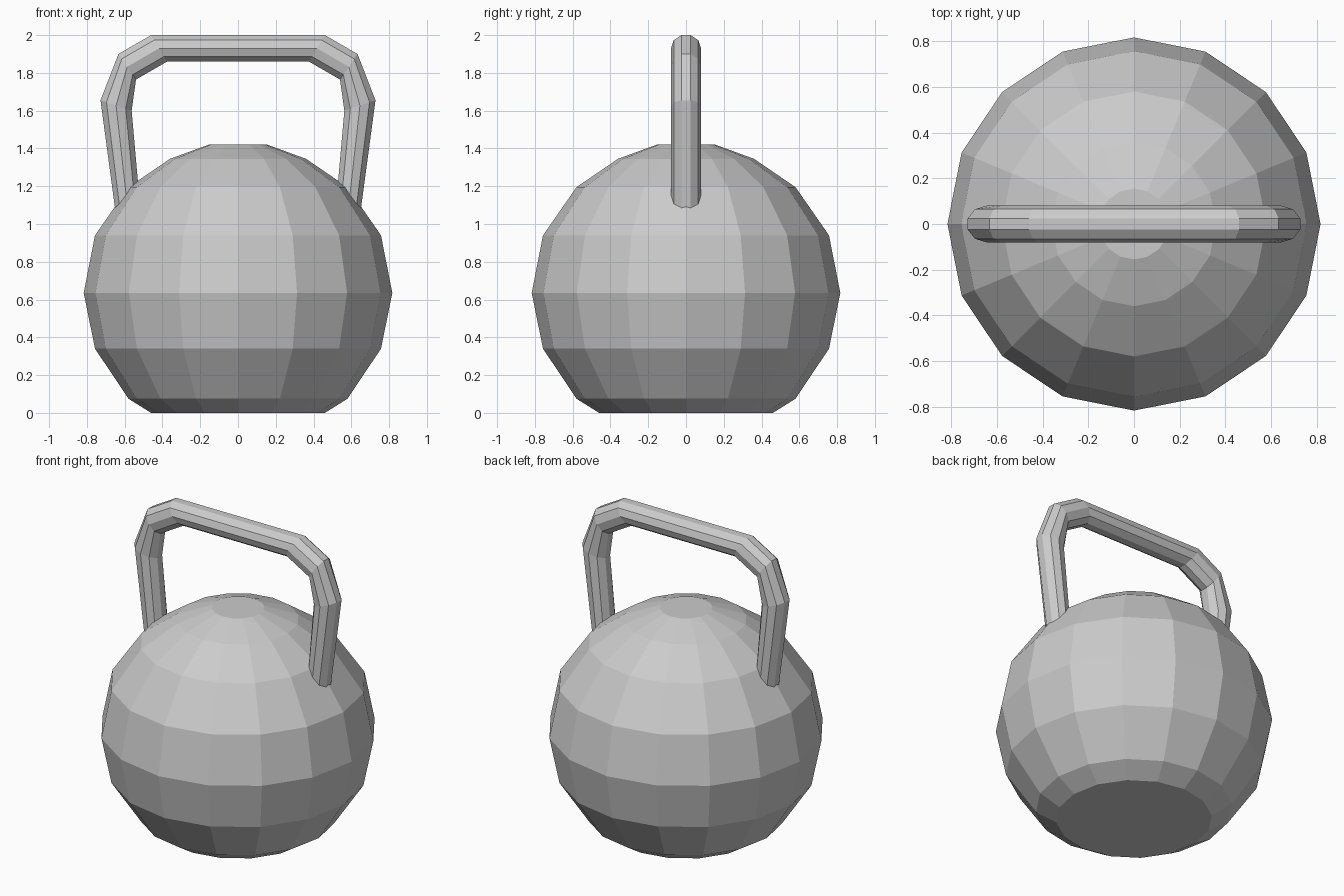
import bpy, bmesh
from math import sin, cos, pi

if "Cube" in bpy.data.objects:
    bpy.data.objects.remove(bpy.data.objects["Cube"])


def loft(name, rings, closed_caps=True):
    """Skin a list of equal-length vertex rings and cap both ends."""
    bm = bmesh.new()
    vr = [[bm.verts.new(p) for p in ring] for ring in rings]
    n = len(vr[0])
    for a, b in zip(vr, vr[1:]):
        for i in range(n):
            j = (i + 1) % n
            bm.faces.new((a[i], a[j], b[j], b[i]))
    if closed_caps:
        bm.faces.new(vr[0][::-1])
        bm.faces.new(vr[-1])
    bmesh.ops.recalc_face_normals(bm, faces=bm.faces[:])
    mesh = bpy.data.meshes.new(name)
    bm.to_mesh(mesh)
    bm.free()
    obj = bpy.data.objects.new(name, mesh)
    bpy.context.collection.objects.link(obj)
    return obj


# Weight body: 16-sided faceted ball with flat base and small flat top (radius, z)
profile = [(0.46, 0), (0.58, 0.075), (0.757, 0.34), (0.817, 0.635),
           (0.757, 0.94), (0.58, 1.195), (0.36, 1.345), (0.155, 1.42)]
SIDES = 16
loft("weight_body", [[(r * cos(2 * pi * i / SIDES), r * sin(2 * pi * i / SIDES), z)
                      for i in range(SIDES)] for r, z in profile])

# Handle: faceted tube, each station given by its outer and inner (x, z) edge
half = [((0.64, 1.0), (0.51, 1.0)),
        ((0.728, 1.655), (0.563, 1.6)),
        ((0.633, 1.9), (0.54, 1.765)),
        ((0.46, 2.0), (0.375, 1.86))]
stations = half + [((-ox, oz), (-ix, iz)) for (ox, oz), (ix, iz) in reversed(half)]
TUBE = 10
rings = []
for (ox, oz), (ix, iz) in stations:
    ring = []
    for i in range(TUBE):
        a = 2 * pi * i / TUBE
        s = sin(a) / cos(pi / TUBE) / 2
        ring.append(((ox + ix) / 2 + s * (ox - ix), 0.08 * cos(a),
                     (oz + iz) / 2 + s * (oz - iz)))
    rings.append(ring)
loft("handle", rings)
